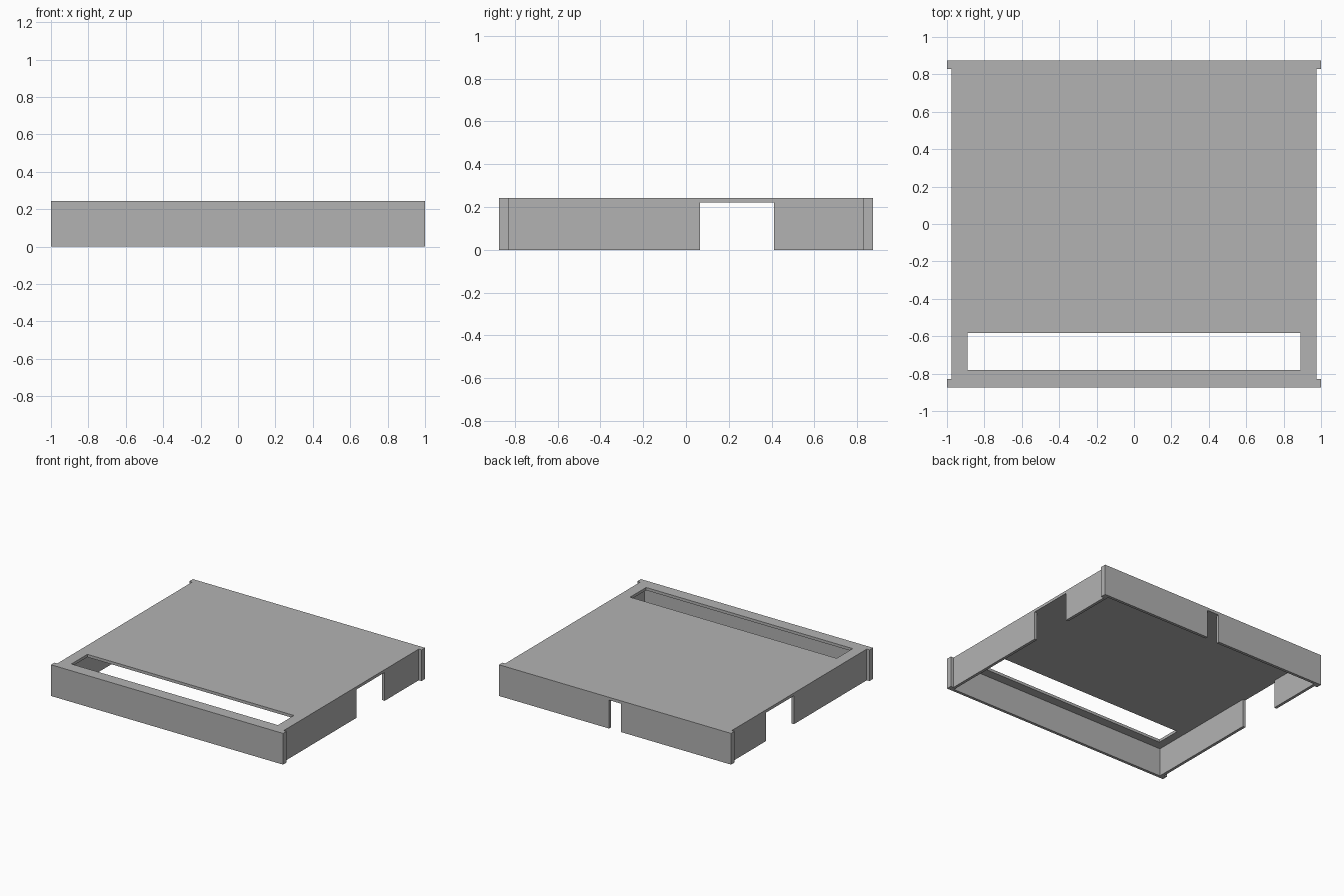
import bpy
import bmesh

cube = bpy.data.objects.get("Cube")
if cube:
    bpy.data.objects.remove(cube, do_unlink=True)

HEIGHT = 0.243
WALL = 0.022
HALF_W, HALF_D = 1.0, 0.873      # outer limits including corner lips
SIDE_X, LIP_Y = 0.976, 0.83      # side wall plane, inner end of corner lips
ROOF = HEIGHT - WALL             # underside of the top plate

grey = bpy.data.materials.new("grey")
grey.use_nodes = True
grey.diffuse_color = (0.448, 0.448, 0.448, 1)
grey.node_tree.nodes["Principled BSDF"].inputs["Base Color"].default_value = grey.diffuse_color


def prism(name, outline, z0, z1):
    """Extrude a counter-clockwise plan outline from z0 to z1."""
    bm = bmesh.new()
    base = bm.faces.new([bm.verts.new((x, y, z0)) for x, y in outline])
    top = bmesh.ops.extrude_face_region(bm, geom=[base])["geom"]
    verts = [g for g in top if isinstance(g, bmesh.types.BMVert)]
    bmesh.ops.translate(bm, verts=verts, vec=(0, 0, z1 - z0))
    bmesh.ops.recalc_face_normals(bm, faces=bm.faces)
    mesh = bpy.data.meshes.new(name)
    bm.to_mesh(mesh)
    bm.free()
    mesh.materials.append(grey)
    obj = bpy.data.objects.new(name, mesh)
    bpy.context.collection.objects.link(obj)
    return obj


def cut(target, name, x0, x1, y0, y1, z0, z1):
    """Subtract a box from the target and discard the cutter."""
    cutter = prism(name, [(x0, y0), (x1, y0), (x1, y1), (x0, y1)], z0, z1)
    cutter.hide_render = True
    mod = target.modifiers.new(name, 'BOOLEAN')
    mod.operation, mod.solver, mod.object = 'DIFFERENCE', 'EXACT', cutter
    bpy.context.view_layer.objects.active = target
    bpy.ops.object.modifier_apply(modifier=name)
    bpy.data.objects.remove(cutter, do_unlink=True)


# Tray body: plan outline with a small lip at each corner
right_edge = [(HALF_W, -HALF_D), (HALF_W, -LIP_Y), (SIDE_X, -LIP_Y),
              (SIDE_X, LIP_Y), (HALF_W, LIP_Y), (HALF_W, HALF_D)]
outline = right_edge + [(-x, -y) for x, y in right_edge]
tray = prism("tray_cover", outline, 0, HEIGHT)

# Hollow underside, leaving thin walls and top plate
inner_x, inner_y = SIDE_X - WALL, HALF_D - WALL
cut(tray, "cavity", -inner_x, inner_x, -inner_y, inner_y, -0.1, ROOF)

# Long slot through the top plate, near the front
cut(tray, "top_slot", -0.89, 0.89, -0.78, -0.583, ROOF - 0.05, HEIGHT + 0.1)

# Openings through both side walls and the narrow one in the back wall
cut(tray, "side_notches", -1.2, 1.2, 0.066, 0.412, -0.1, ROOF)
cut(tray, "back_notch", -0.052, 0.052, 0.6, 1.0, -0.1, ROOF)
